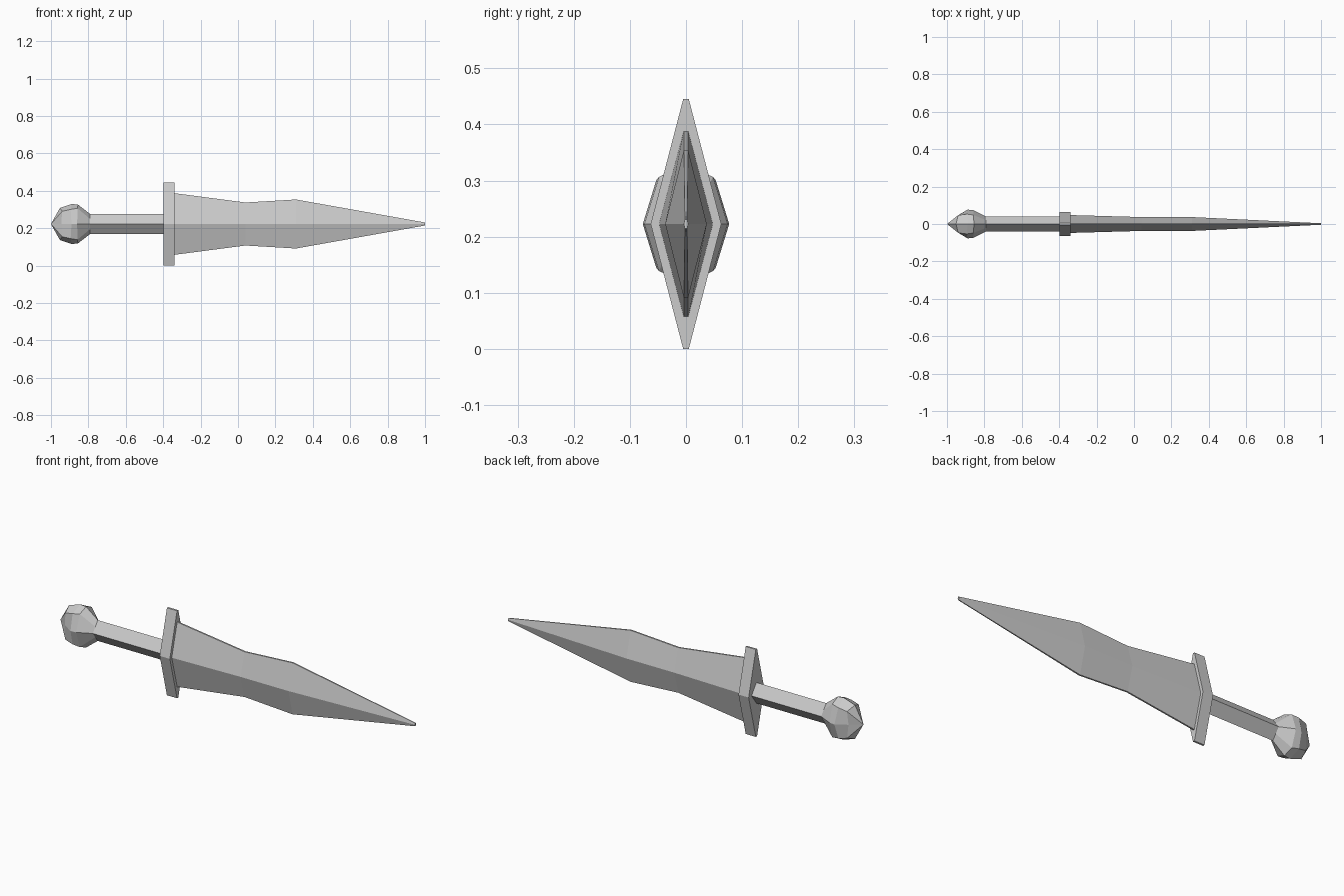
import bpy

if "Cube" in bpy.data.objects:
    bpy.data.objects.remove(bpy.data.objects["Cube"])

ZC = 0.2225  # height of the long axis


def loft(name, rings):
    """Join matching rings of (x, y, z) points; a one-point ring is a tip."""
    verts, faces, starts = [], [], []
    for ring in rings:
        starts.append(len(verts))
        verts += [(x, y, z + ZC) for x, y, z in ring]
    n = max(len(r) for r in rings)
    for k in range(len(rings) - 1):
        a, b = starts[k], starts[k + 1]
        for i in range(n):
            j = (i + 1) % n
            if len(rings[k]) == 1:
                faces.append((a, b + j, b + i))
            else:
                faces.append((a + i, a + j, b + j, b + i))
    if len(rings[0]) > 1:
        faces.append(tuple(range(n))[::-1])
    faces.append(tuple(starts[-1] + i for i in range(n)))
    mesh = bpy.data.meshes.new(name)
    mesh.from_pydata(verts, [], faces)
    obj = bpy.data.objects.new(name, mesh)
    bpy.context.collection.objects.link(obj)
    bpy.context.view_layer.objects.active = obj
    # Consistent outward normals
    obj.select_set(True)
    bpy.ops.object.mode_set(mode='EDIT')
    bpy.ops.mesh.select_all(action='SELECT')
    bpy.ops.mesh.normals_make_consistent(inside=False)
    bpy.ops.object.mode_set(mode='OBJECT')
    obj.select_set(False)
    return obj


def diamond(x, half_y, half_z, flat):
    """Diamond section with narrow flats along the upper and lower edges."""
    return [(x, half_y, 0), (x, flat, half_z), (x, -flat, half_z),
            (x, -half_y, 0), (x, -flat, -half_z), (x, flat, -half_z)]


def octagon(side, diag, top):
    """Mirrored eight-point ring from (x, y), (x, y, z) and (x, z)."""
    (sx, sy), (dx, dy, dz), (tx, tz) = side, diag, top
    return [(sx, sy, 0), (dx, dy, dz), (tx, 0, tz), (dx, -dy, dz),
            (sx, -sy, 0), (dx, -dy, -dz), (tx, 0, -tz), (dx, dy, -dz)]


# Waisted blade with a central ridge
loft("blade", [diamond(-0.35, 0.048, 0.166, 0.004),
               diamond(0.04, 0.037, 0.115, 0.004),
               diamond(0.31, 0.037, 0.131, 0.004),
               diamond(1.0, 0.004, 0.008, 0.002)])

# Cross guard
loft("guard", [diamond(x, 0.063, 0.2225, 0.005) for x in (-0.397, -0.34)])

# Diamond section grip
loft("grip", [[(x, 0.04, 0), (x, 0, 0.053), (x, -0.04, 0), (x, 0, -0.053)]
              for x in (-0.79, -0.38)])

# Faceted pommel, from its point to the grip
loft("pommel", [[(-1.0, 0, 0)],
                octagon((-0.945, 0.042), (-0.94, 0.047, 0.068), (-0.952, 0.086)),
                octagon((-0.89, 0.077), (-0.895, 0.053, 0.078), (-0.888, 0.107)),
                octagon((-0.86, 0.074), (-0.858, 0.048, 0.084), (-0.856, 0.104)),
                octagon((-0.79, 0.04), (-0.79, 0.02, 0.0265), (-0.79, 0.053))])
